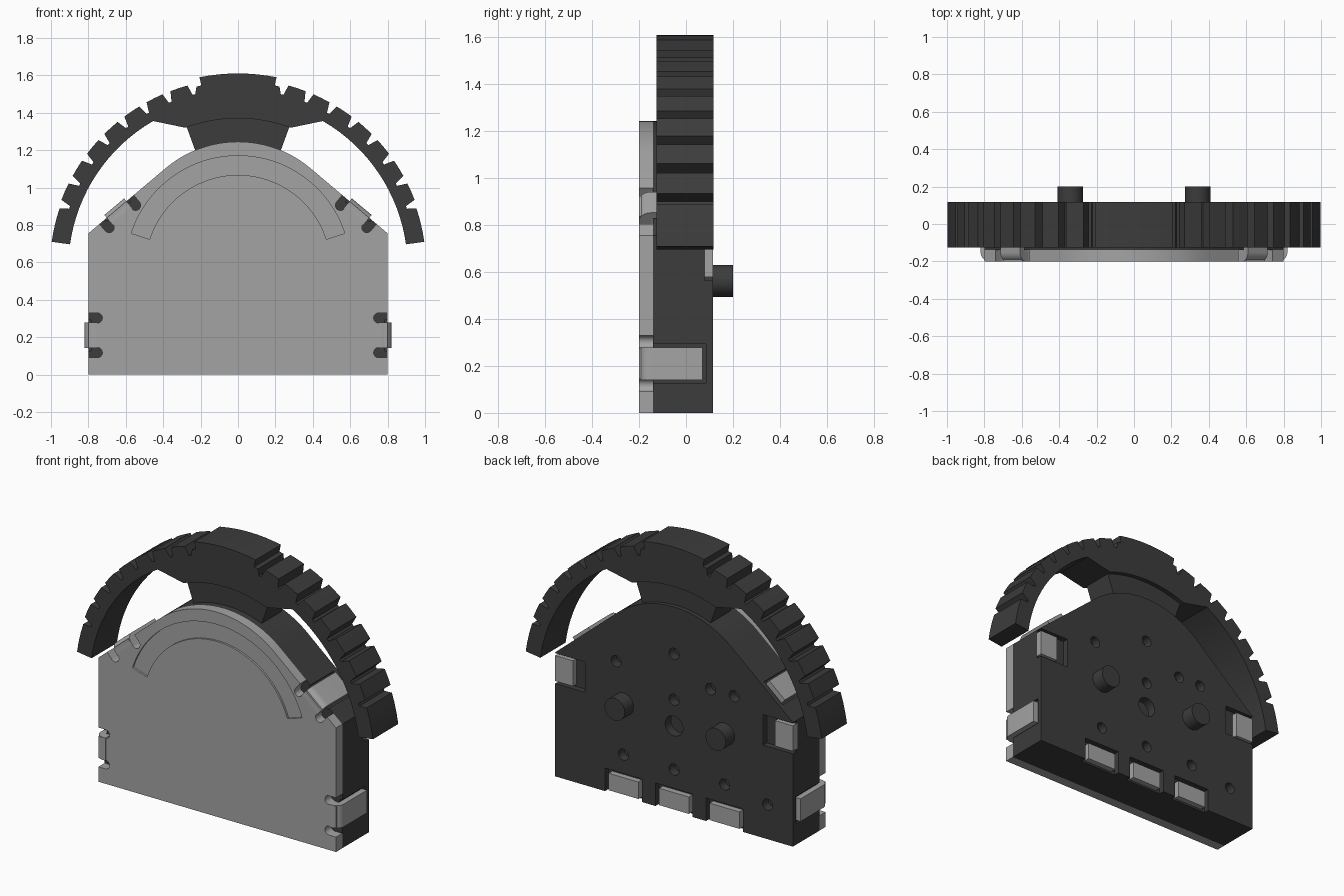
import bpy, bmesh
from math import sin, cos, radians, pi
from mathutils import Matrix

cube = bpy.data.objects.get("Cube")
if cube:
    bpy.data.objects.remove(cube, do_unlink=True)

FRONT, SEAM, BACK = -0.2, -0.14, 0.115
HUB = 0.57          # height of the centre of the arch and groove


def material(name, value):
    m = bpy.data.materials.new(name)
    m.use_nodes = True
    colour = (value, value, value, 1)
    m.diffuse_color = colour
    bsdf = m.node_tree.nodes["Principled BSDF"]
    bsdf.inputs["Base Color"].default_value = colour
    bsdf.inputs["Roughness"].default_value = 0.6
    return m


LIGHT = material("light grey", 0.37)
DARK = material("charcoal", 0.045)


def arc(r, a0, a1, n, cx=0, cz=HUB):
    """Points on an arc in the xz plane, angles in degrees."""
    angles = [radians(a0 + (a1 - a0) * i / n) for i in range(n + 1)]
    return [(cx + r * cos(a), cz + r * sin(a)) for a in angles]


def disc(x, z, r, n=24):
    return arc(r, 0, 360, n, x, z)[:-1]


def rect(x0, x1, z0, z1):
    return [(x0, z0), (x1, z0), (x1, z1), (x0, z1)]


def prism(bm, pts, y0, y1, matrix=Matrix()):
    """Extrude an xz outline along y."""
    low = [bm.verts.new(matrix @ Matrix.Translation((x, y0, z)).translation) for x, z in pts]
    high = [bm.verts.new(matrix @ Matrix.Translation((x, y1, z)).translation) for x, z in pts]
    faces = [bm.faces.new(low), bm.faces.new(high[::-1])]
    for i in range(len(pts)):
        j = (i + 1) % len(pts)
        faces.append(bm.faces.new((low[j], low[i], high[i], high[j])))
    bmesh.ops.recalc_face_normals(bm, faces=faces)


def build(name, prisms, mat=None, cutter=None):
    bm = bmesh.new()
    for args in prisms:
        prism(bm, *args)
    mesh = bpy.data.meshes.new(name)
    bm.to_mesh(mesh)
    bm.free()
    obj = bpy.data.objects.new(name, mesh)
    bpy.context.collection.objects.link(obj)
    if mat is None:
        obj.hide_render = True
        return obj
    mesh.materials.append(mat)
    bpy.ops.object.select_all(action='DESELECT')
    obj.select_set(True)
    bpy.context.view_layer.objects.active = obj
    if cutter:
        mod = obj.modifiers.new("cut", 'BOOLEAN')
        mod.operation = 'DIFFERENCE'
        mod.solver = 'EXACT'
        mod.object = cutter
        bpy.ops.object.modifier_apply(modifier=mod.name)
        bpy.data.objects.remove(cutter, do_unlink=True)
    bpy.ops.object.shade_smooth_by_angle(angle=radians(25))
    return obj


# Edge frames for the four clips: local x points out of the edge
def frame(x, z, angle):
    return Matrix.Translation((x, 0, z)) @ Matrix.Rotation(-radians(angle), 4, 'Y')


FRAMES = {
    "left_side": frame(0.8, 0.21, 0),
    "right_side": frame(-0.8, 0.21, 180),
    "left_slope": frame(0.649, 0.882, 50),
    "right_slope": frame(-0.649, 0.882, 130),
}

# Housing outline: square base, sloped shoulders, rounded top
outline = [(-0.8, 0), (0.8, 0), (0.8, 0.755)] + arc(0.6, 50, 130, 24, cz=0.645) + [(-0.8, 0.755)]

# Front plate with slots beside the clips and a shallow curved groove
cuts = []
for m in FRAMES.values():
    for w in (-0.0925, 0.0925):
        slot = [(0.05, w - 0.027), (0.05, w + 0.027)] + arc(0.027, 90, 270, 8, -0.048, w)
        cuts.append((slot, FRONT - 0.05, SEAM + 0.05, m))
groove = arc(0.6, 18, 162, 40) + arc(0.497, 162, 18, 40)
cuts.append((groove, FRONT - 0.05, FRONT + 0.012))
build("front_plate", [(outline, FRONT, SEAM)], LIGHT, build("plate_cutter", cuts))

# Rear body with clip recesses, tab pockets and screw holes
cuts = [(rect(-0.015, 0.1, -0.083, 0.083), SEAM - 0.05, 0.085, m) for m in FRAMES.values()]
for x in (-0.34, 0, 0.34):
    cuts.append((rect(x - 0.125, x + 0.125, -0.05, 0.14), 0.08, 0.2))
for x0, x1 in ((-0.9, -0.6), (0.6, 0.9)):
    cuts.append((rect(x0, x1, 0.565, 0.75), 0.08, 0.2))
holes = [(0.39, 0.81), (-0.245, 0.81), (-0.405, 0.81), (0, 0.96), (0, 0.68),
         (-0.34, 0.255), (0, 0.255), (0.34, 0.255), (-0.63, 0.21)]
for x, z in holes:
    cuts.append((disc(x, z, 0.034), 0.06, 0.2))
cuts.append((disc(0, 0.52, 0.06), 0.06, 0.2))
build("rear_body", [(outline, SEAM, BACK)], DARK, build("body_cutter", cuts))

# Clips that wrap from the plate over the body edge
corner = [(-0.03 + 0.05 * sin(t * pi / 16), -0.151 - 0.05 * cos(t * pi / 16)) for t in range(9)]
profile = [(-0.05, -0.201)] + corner + [(0.02, 0.07), (-0.015, 0.07), (-0.015, -0.15), (-0.05, -0.15)]
TURN = Matrix.Rotation(pi / 2, 4, 'X')      # profile is drawn flat, then stood up
for side, m in FRAMES.items():
    flat = [(u, -y) for u, y in profile]
    lay = Matrix(((1, 0, 0, 0), (0, 0, -1, 0), (0, 1, 0, 0), (0, 0, 0, 1)))
    build(side + "_clip", [(flat, -0.069, 0.069, m @ lay)], LIGHT)

# Small tabs in the back pockets
for label, x in (("right", -0.34), ("middle", 0), ("left", 0.34)):
    build(label + "_bottom_tab", [(rect(x - 0.1, x + 0.1, 0.012, 0.115), 0.07, BACK)], LIGHT)
for label, x0, x1 in (("right", -0.8, -0.68), ("left", 0.68, 0.8)):
    build(label + "_back_tab", [(rect(x0, x1, 0.58, 0.735), 0.07, BACK)], LIGHT)

# Rear pegs
for label, x in (("right", -0.34), ("left", 0.34)):
    build(label + "_peg", [(disc(x, 0.5625, 0.068, 32), 0.1, 0.2)], DARK)

# Toothed arch: right half of the outer edge, then mirrored
outer = arc(1.006, 8, 18.5, 3)
for k in range(8):
    a = 19.3 + 8 * k
    outer += arc(0.957, a, a + 0.9, 1)
    end = a + 7.2 if k < 7 else 78.6
    outer += arc(1.012 if k < 7 else 0.995, a + 1.8, end, 2)
outer += arc(1.04, 78.6, 90, 4)
inner = arc(0.8, 90, 69.5, 6) + arc(0.907, 60, 8, 16)
half = outer + inner[1:]
mirrored_outer = [(-x, z) for x, z in reversed(outer[:-1])]
mirrored_inner = [(-x, z) for x, z in reversed(inner)]
arch = outer + mirrored_outer + mirrored_inner + inner[1:]
build("toothed_arch", [(arch, -0.125, 0.118)], DARK)

# Neck joining arch and body
neck = arc(0.81, 70, 110, 12) + arc(0.58, 110, 70, 8)
build("arch_neck", [(neck, -0.1, 0.09)], DARK)
